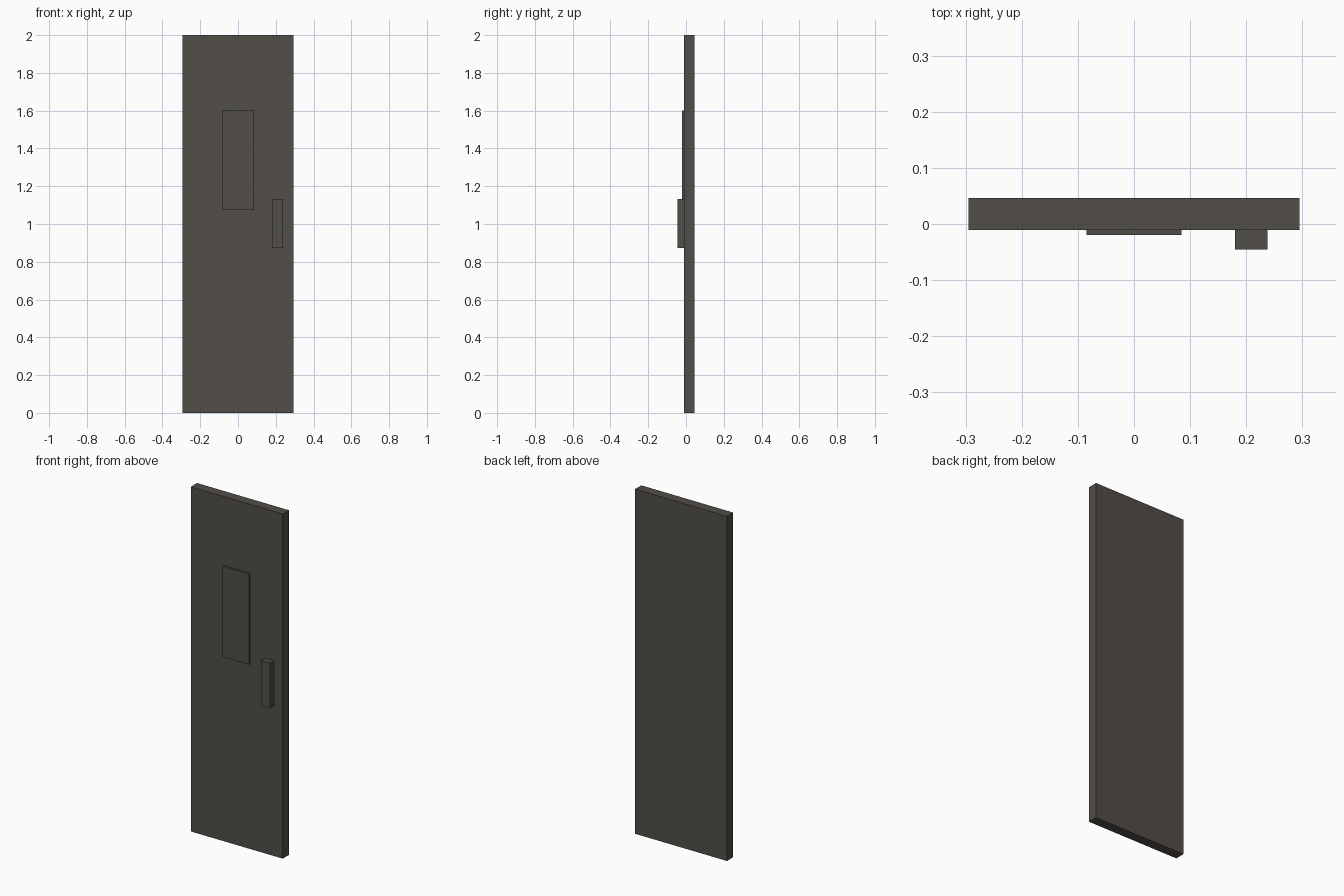
import bpy

if "Cube" in bpy.data.objects:
    bpy.data.objects.remove(bpy.data.objects["Cube"])

# Single dark warm-grey colour
mat = bpy.data.materials.new("dark_warm_grey")
mat.diffuse_color = (0.085, 0.077, 0.066, 1.0)
mat.use_nodes = True
mat.node_tree.nodes["Principled BSDF"].inputs["Base Color"].default_value = mat.diffuse_color


def box(name, x, y, z):
    """Box from (min, max) ranges on each axis."""
    bpy.ops.mesh.primitive_cube_add(size=1, location=[(a + b) / 2 for a, b in (x, y, z)])
    ob = bpy.context.object
    ob.name = name
    ob.scale = [b - a for a, b in (x, y, z)]
    bpy.ops.object.transform_apply(location=False, rotation=False, scale=True)
    ob.data.materials.append(mat)
    return ob


FRONT = -0.011  # front face of the door leaf

# Door leaf
box("door_leaf", (-0.295, 0.295), (FRONT, 0.046), (0.0, 2.0))
# Thin window plate, seated slightly into the leaf
box("window_plate", (-0.085, 0.085), (-0.02, FRONT + 0.0005), (1.073, 1.6))
# Pull handle
box("handle", (0.18, 0.238), (-0.045, FRONT + 0.0005), (0.872, 1.133))
